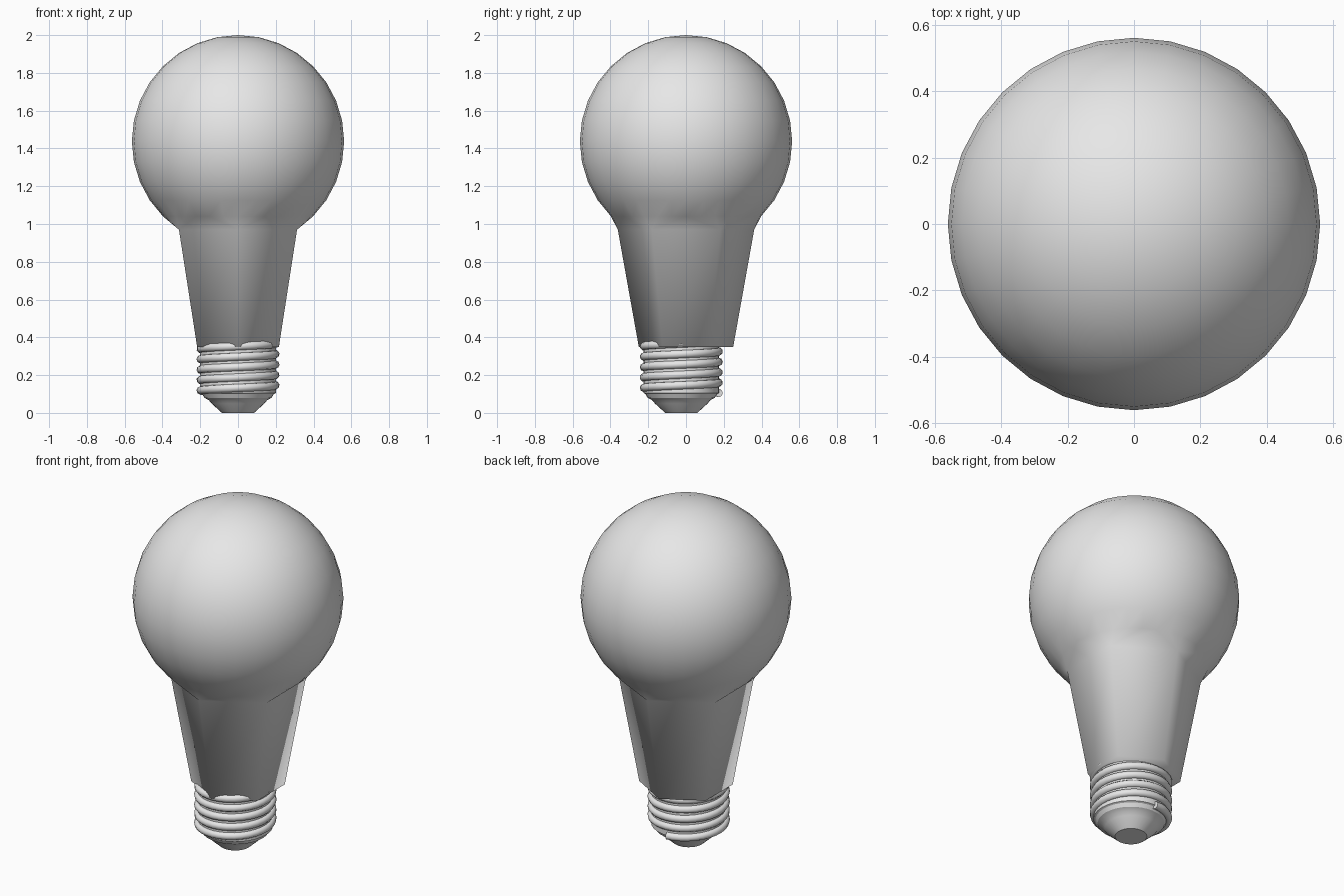
import bpy, bmesh, math

if "Cube" in bpy.data.objects:
    bpy.data.objects.remove(bpy.data.objects["Cube"])

grey = bpy.data.materials.new("light_grey")
grey.diffuse_color = (0.8, 0.8, 0.8, 1)
grey.use_nodes = True
grey.node_tree.nodes["Principled BSDF"].inputs["Base Color"].default_value = grey.diffuse_color


def ring(bm, r, z, n, cy=0.0):
    """Ring of n vertices, the first one at +y."""
    out = []
    for i in range(n):
        a = math.pi / 2 + math.tau * i / n
        out.append(bm.verts.new((r * math.cos(a), cy + r * math.sin(a), z)))
    return out


def loft(bm, rings):
    for lo, hi in zip(rings, rings[1:]):
        n = len(lo)
        for i in range(n):
            j = (i + 1) % n
            bm.faces.new((lo[i], lo[j], hi[j], hi[i]))


def finish(bm, name):
    bmesh.ops.recalc_face_normals(bm, faces=bm.faces)
    me = bpy.data.meshes.new(name)
    bm.to_mesh(me)
    bm.free()
    ob = bpy.data.objects.new(name, me)
    bpy.context.collection.objects.link(ob)
    me.materials.append(grey)
    me.shade_smooth()
    return ob


# Globe running into a six-sided tapered neck, one smooth mesh
SEG, R, CZ = 32, 0.562, 1.438
bm = bmesh.new()
globe = []
for k in range(4, 16):
    t = math.pi * k / 16
    globe.append(ring(bm, R * math.sin(t), CZ - R * math.cos(t), SEG))
loft(bm, globe)
pole = bm.verts.new((0, 0, CZ + R))
for i in range(SEG):
    bm.faces.new((globe[-1][i], globe[-1][(i + 1) % SEG], pole))
neck = [ring(bm, 0.25, 0.35, 6), ring(bm, 0.361, 0.97, 6)]
loft(bm, neck)
bm.faces.new(neck[0])
for i in range(SEG):  # shoulder between hexagon and globe
    p, q = globe[0][i], globe[0][(i + 1) % SEG]
    a = neck[1][math.floor(i * 6 / SEG + 0.5) % 6]
    b = neck[1][math.floor((i + 1) * 6 / SEG + 0.5) % 6]
    bm.faces.new((p, q, a))
    if a is not b:
        bm.faces.new((q, b, a))
finish(bm, "bulb_globe_and_neck")

# Screw base core with stepped contact tip, set slightly forward
BY = -0.025
bm = bmesh.new()
profile = [(0.085, 0), (0.14, 0.05), (0.155, 0.068), (0.178, 0.08),
           (0.19, 0.1), (0.2, 0.105), (0.2, 0.36)]
core = [ring(bm, r, z, SEG, BY) for r, z in profile]
loft(bm, core)
bm.faces.new(core[0])
bm.faces.new(core[-1])
base = finish(bm, "screw_base")
bpy.context.view_layer.objects.active = base
base.select_set(True)
bpy.ops.object.shade_smooth_by_angle(angle=math.radians(30))
base.select_set(False)

# Helical screw thread
TURNS, STEPS, PITCH = 5.33, 32, 0.055
cu = bpy.data.curves.new("screw_thread", 'CURVE')
cu.dimensions = '3D'
cu.bevel_depth = 0.022
cu.bevel_resolution = 2
cu.use_fill_caps = True
count = int(TURNS * STEPS)
sp = cu.splines.new('POLY')
sp.points.add(count)
for i, p in enumerate(sp.points):
    a = math.pi / 2 + math.tau * i / STEPS
    p.co = (0.198 * math.cos(a), BY + 0.198 * math.sin(a),
            0.105 + PITCH * i / STEPS, 1)
sp.use_smooth = True
cu.materials.append(grey)
thread = bpy.data.objects.new("screw_thread", cu)
bpy.context.collection.objects.link(thread)
bpy.context.view_layer.objects.active = thread
thread.select_set(True)
bpy.ops.object.convert(target='MESH')
